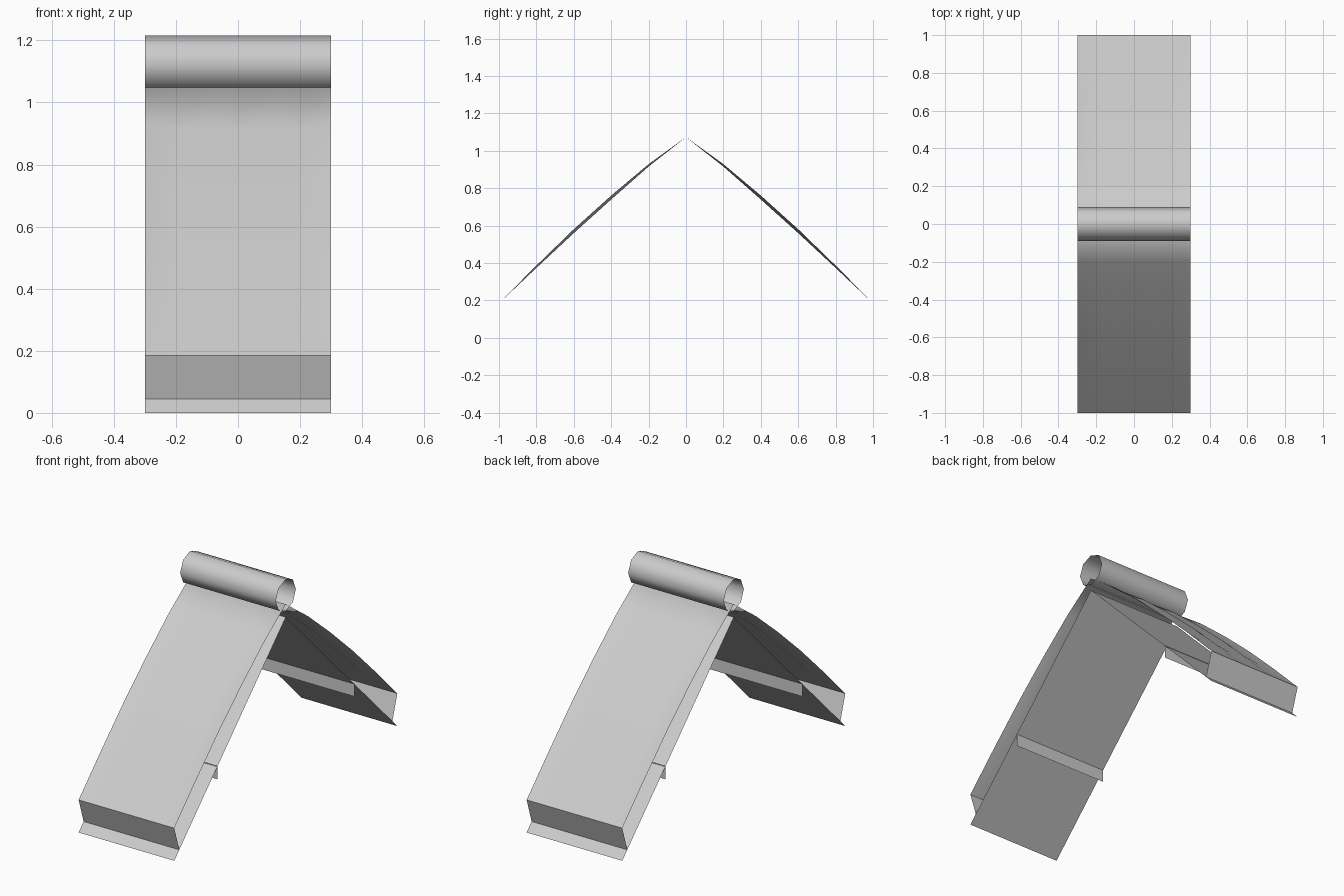
import bpy, math

if "Cube" in bpy.data.objects:
    bpy.data.objects.remove(bpy.data.objects["Cube"])

HALF = 0.30  # half the width along x


def add_mesh(name, verts, faces, smooth=False):
    mesh = bpy.data.meshes.new(name)
    mesh.from_pydata(verts, [], faces)
    mesh.update()
    for p in mesh.polygons:
        p.use_smooth = smooth
    ob = bpy.data.objects.new(name, mesh)
    bpy.context.collection.objects.link(ob)
    return ob


def sheet(name, profile, columns=1, ripple=0.0, smooth=False):
    """Open sheet: sweep a (y, z) profile along x, with an optional ripple in z."""
    verts, faces = [], []
    n = columns + 1
    for y, z in profile:
        for i in range(n):
            x = -HALF + 2 * HALF * i / columns
            wave = ripple * math.sin(math.pi * abs(y)) * math.cos(10 * math.pi * x)
            verts.append((x, y, z - wave))
    for r in range(len(profile) - 1):
        for i in range(columns):
            a = r * n + i
            faces.append((a, a + 1, a + 1 + n, a + n))
    return add_mesh(name, verts, faces, smooth)


# Rippled roof covering, bowed on both slopes
slope = [(0.2, 0.922), (0.4, 0.75), (0.6, 0.57), (0.8, 0.38), (1.0, 0.185)]
covering = [(-y, z) for y, z in reversed(slope)] + [(0, 1.073)] + slope
sheet("roof_covering", covering, columns=6, ripple=0.011, smooth=True)

# Flat under-boards meeting at the ridge
sheet("under_boards", [(-1, 0), (0, 1), (1, 0)])

# Eaves boards and the battens under each slope
for side, s in (("front", -1), ("back", 1)):
    sheet(side + "_eaves_board", [(s * 1.0, 0.185), (s * 0.955, 0.045)])
    sheet(side + "_batten", [(s * 0.614, 0.39), (s * 0.614, 0.315)])

# Open eight-sided ridge roll
ring = [(0.09 * math.sin(math.pi * k / 4), 1.125 + 0.09 * math.cos(math.pi * k / 4))
        for k in range(8)]
verts = [(x, y, z) for y, z in ring for x in (-HALF, HALF)]
faces = [(2 * k, 2 * k + 1, (2 * k + 3) % 16, (2 * k + 2) % 16) for k in range(8)]
add_mesh("ridge_roll", verts, faces, smooth=True)
